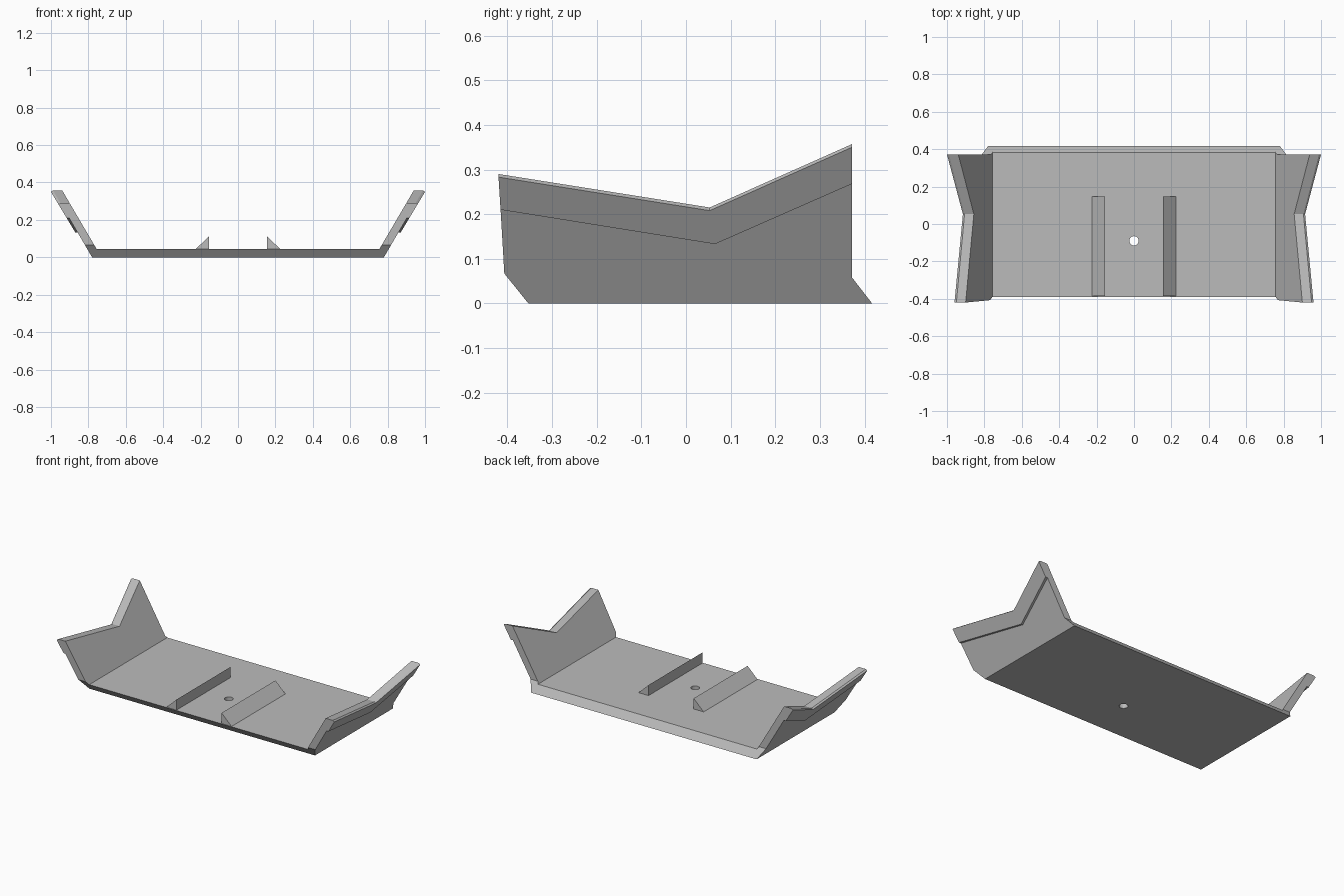
import bpy, bmesh

if "Cube" in bpy.data.objects:
    bpy.data.objects.remove(bpy.data.objects["Cube"])

grey = bpy.data.materials.new("plain_grey")
grey.diffuse_color = (0.5, 0.5, 0.5, 1)
grey.use_nodes = True
grey.node_tree.nodes["Principled BSDF"].inputs["Base Color"].default_value = grey.diffuse_color


def loft(name, ring_a, ring_b):
    """Solid between two matching rings of points."""
    bm = bmesh.new()
    a = [bm.verts.new(p) for p in ring_a]
    b = [bm.verts.new(p) for p in ring_b]
    bm.faces.new(a)
    bm.faces.new(b)
    n = len(a)
    for i in range(n):
        j = (i + 1) % n
        bm.faces.new((a[i], a[j], b[j], b[i]))
    bmesh.ops.recalc_face_normals(bm, faces=bm.faces)
    mesh = bpy.data.meshes.new(name)
    bm.to_mesh(mesh)
    bm.free()
    mesh.materials.append(grey)
    obj = bpy.data.objects.new(name, mesh)
    bpy.context.collection.objects.link(obj)
    return obj


# Slanted planes of the side wall: x as a function of height
def inner(z):
    return 0.73 + 0.587 * z


def outer(z):
    return 0.78 + 0.585 * z


def lip_outer(z):
    return 0.79 + 0.6 * z


# Floor plate with slanted front and back edges
floor_side = [(-0.353, 0), (0.417, 0), (0.382, 0.045), (-0.389, 0.045)]
floor = loft("floor_plate",
             [(-inner(z), y, z) for y, z in floor_side],
             [(inner(z), y, z) for y, z in floor_side])

# Round hole through the floor
bpy.ops.mesh.primitive_cylinder_add(vertices=24, radius=0.025, depth=0.3,
                                    location=(0, -0.09, 0.02))
cutter = bpy.context.object
cutter.name = "hole_cutter"
cutter.data.materials.append(grey)
cutter.hide_render = True
cut = floor.modifiers.new("hole", 'BOOLEAN')
cut.operation = 'DIFFERENCE'
cut.solver = 'EXACT'
cut.object = cutter
bpy.context.view_layer.objects.active = floor
bpy.ops.object.modifier_apply(modifier="hole")
bpy.data.objects.remove(cutter)

wall_side = [(-0.353, 0), (0.417, 0), (0.372, 0.058), (0.372, 0.357),
             (0.053, 0.215), (-0.42, 0.29), (-0.407, 0.067)]
lip_top = [(-0.42, 0.283), (0.053, 0.208), (0.372, 0.35)]
lip_bottom = [(0.372, 0.268), (0.065, 0.133), (-0.4155, 0.21)]

for side, s in (("left", -1), ("right", 1)):
    # Flared side wall with a V-shaped top
    loft(side + "_wall",
         [(s * inner(z), y, z) for y, z in wall_side],
         [(s * outer(z), y, z) for y, z in wall_side])

    # Raised rim band on the outside, chamfered along its top
    rim_in = [(y, z + 0.007) for y, z in lip_top] + lip_bottom
    loft(side + "_rim",
         [(s * outer(z), y, z) for y, z in rim_in],
         [(s * lip_outer(z), y, z) for y, z in lip_top + lip_bottom])

    # Triangular guide rib on the floor
    tri = [(0.156, 0.045), (0.156, 0.111), (0.225, 0.045)]
    loft(side + "_rib",
         [(s * x, -0.385, z) for x, z in tri],
         [(s * x, 0.147, z) for x, z in tri])
